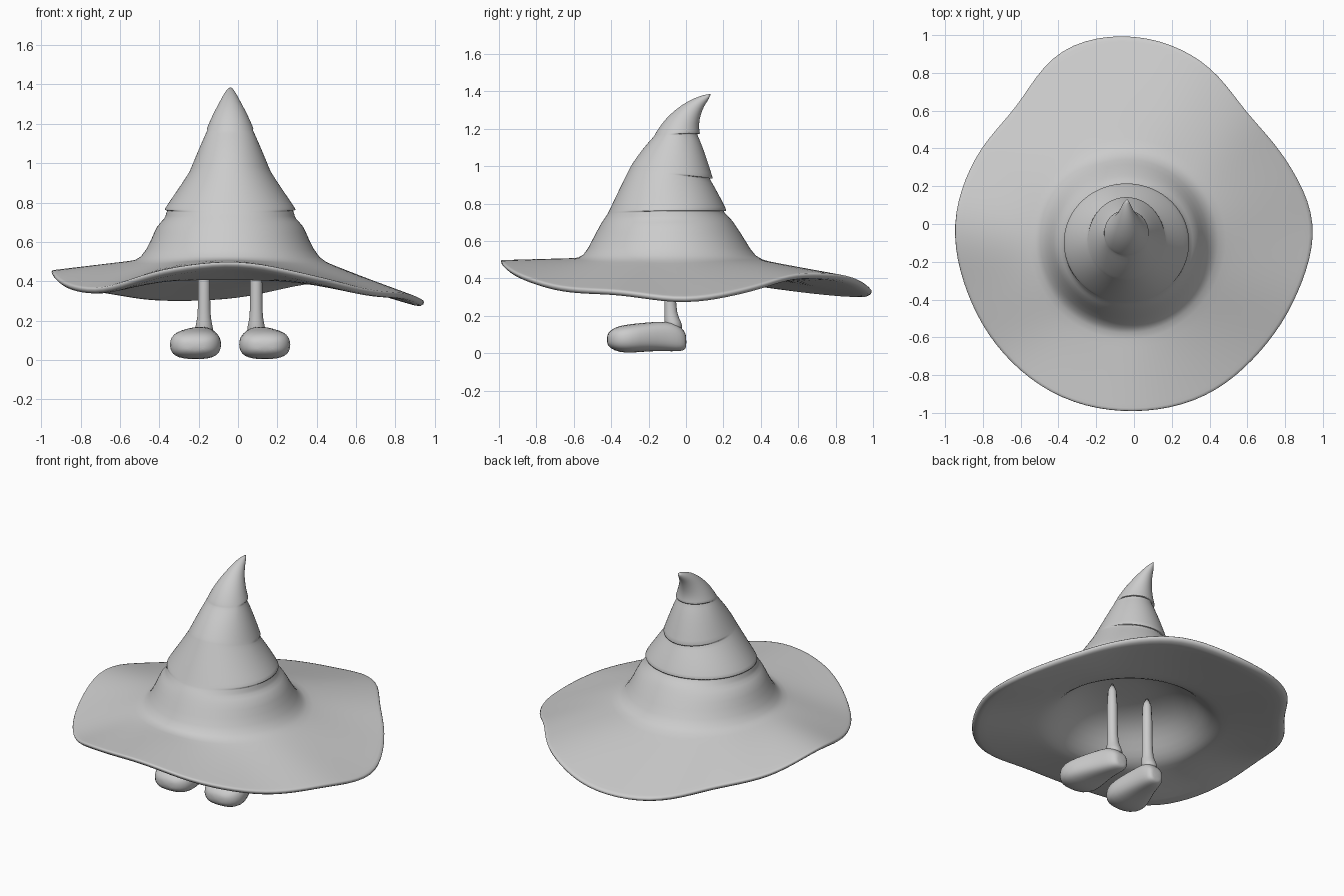
import bpy, bmesh, math
from math import sin, cos, pi

if "Cube" in bpy.data.objects:
    bpy.data.objects.remove(bpy.data.objects["Cube"])

SEG = 48
CX = -.04          # crown and legs share this centre line


def loft(name, rings, tip=None):
    """Skin a stack of closed rings into a solid, ending in a tip or a flat cap."""
    bm = bmesh.new()
    loops = [[bm.verts.new(p) for p in ring] for ring in rings]
    n = len(loops[0])
    for a, b in zip(loops, loops[1:]):
        for i in range(n):
            j = (i + 1) % n
            bm.faces.new((a[i], a[j], b[j], b[i]))
    bm.faces.new(loops[0][::-1])
    if tip:
        t = bm.verts.new(tip)
        for i in range(n):
            bm.faces.new((loops[-1][i], loops[-1][(i + 1) % n], t))
    else:
        bm.faces.new(loops[-1])
    bmesh.ops.recalc_face_normals(bm, faces=bm.faces)
    for f in bm.faces:
        f.smooth = True
    me = bpy.data.meshes.new(name)
    bm.to_mesh(me)
    bm.free()
    ob = bpy.data.objects.new(name, me)
    bpy.context.collection.objects.link(ob)
    m = ob.modifiers.new("smooth", 'SUBSURF')
    m.levels = m.render_levels = 1


def periodic(vals, u):
    """Catmull-Rom through a closed list of values, u in 0..1."""
    n = len(vals)
    k = int(u * n)
    t = u * n - k
    a, b, c, d = (vals[(k + o) % n] for o in (-1, 0, 1, 2))
    return b + t / 2 * (c - a + t * (2 * a - 5 * b + 4 * c - d + t * (3 * (b - c) + d - a)))


def crown_ring(row, reach=0, fold=0, dz=0, flat=0):
    """Tilted oval; a fold tucks it in at the back and leaves the front smooth."""
    rx, yf, zf, yb, zb = row
    pts = []
    for i in range(SEG):
        a = 2 * pi * i / SEG
        w = min(1, max(0, reach + sin(a)))
        d = fold * w + .5 * flat * (1 - w)
        pts.append((CX + (rx - d) * cos(a),
                    (yf + yb) / 2 + ((yb - yf) / 2 - d) * sin(a),
                    (zf + zb) / 2 + (zb - zf) / 2 * sin(a) + dz * w + flat * (1 - w)))
    return pts


def blend(inner, outer, t):
    return [tuple(p + (q - p) * t for p, q in zip(u, v)) for u, v in zip(inner, outer)]


# Crown profile: half width, front y, front z, back y, back z
crown = [
    (.455, -.55, .51, .37, .51),
    (.40, -.50, .61, .315, .61),
    (.374, -.46, .685, .265, .685),
    (.33, -.44, .717, .24, .72),
    (.337, -.414, .757, .22, .757),
    (.277, -.37, .85, .175, .85),
    (.205, -.298, .995, .147, .928),
    (.158, -.235, 1.09, .105, 1.06),
    (.121, -.163, 1.175, .078, 1.168),
    (.09, -.105, 1.262, .068, 1.225),
    (.057, -.025, 1.328, .078, 1.275),
    (.035, .045, 1.365, .095, 1.32),
    (.02, .098, 1.382, .117, 1.35),
]
lips = {4: .95, 6: .1, 8: .5}              # overhanging folds and how far round they reach
crown_rings = []
for i, row in enumerate(crown):
    if i in lips:
        k = lips[i]
        crown_rings += [crown_ring(row, k, .01, -.012, -.014), crown_ring(row, k, .025, .013, -.007),
                        crown_ring(row), crown_ring(row, k, .006, .016, .012)]
    else:
        crown_rings.append(crown_ring(row))

# Wavy brim: radius and height every 22.5 degrees, from +x counter-clockwise
brim_r = [.955, .88, .845, .94, 1, 1, .885, .915, .955, .96, .98, 1, .998, .99, .955, .945]
brim_z = [.295, .35, .425, .415, .34, .325, .355, .395, .46, .39, .365, .46, .5, .43, .355, .335]
edge = []
for i in range(SEG):
    a, r = 2 * pi * i / SEG, periodic(brim_r, i / SEG)
    edge.append((r * cos(a), r * sin(a), periodic(brim_z, i / SEG)))
edge_low = [(x * .985, y * .985, z - .033) for x, y, z in edge]

# Hollow under the crown: radius, height
hollow = [[(CX + r * cos(2 * pi * i / SEG), -.09 + r * sin(2 * pi * i / SEG), z) for i in range(SEG)]
          for r, z in ((.08, .625), (.2, .615), (.32, .57), (.4, .5), (.46, .435), (.52, .402))]
under = [blend(hollow[-1], edge_low, t) for t in (.12, .5, .85, 1)]
over = [blend(crown_rings[0], edge, t) for t in (1, .97, .85, .6, .35, .12)]
loft("hat", hollow + under + over + crown_rings, tip=(-.035, .135, 1.388))

# Leg rings: z, y, radius.  Shoe rings: y, half width, bottom, top
leg = [(.64, -.088, .033), (.3, -.086, .031), (.21, -.082, .034), (.17, -.072, .046), (.12, -.06, .052)]
shoe = [(.002, .03, .035, .085), (-.005, .052, .014, .12), (-.05, .07, .008, .16),
        (-.11, .082, .01, .172), (-.2, .108, .01, .167), (-.29, .136, 0, .158),
        (-.36, .13, .004, .148), (-.405, .092, .025, .125), (-.424, .045, .05, .095)]
angles = [2 * pi * i / 16 for i in range(16)]


def rounded(v):
    return math.copysign(abs(v) ** .75, v)


for side, s in (("left", -1), ("right", 1)):
    x0 = CX + s * .1325
    loft(side + "_leg", [[(x0 + r * cos(a), y + r * sin(a), z) for a in angles] for z, y, r in leg])
    # shoes splay outwards towards the toe
    loft(side + "_shoe", [[(x0 + s * .045 * min(1, max(0, -y / .3)) + w * rounded(cos(a)), y,
                            (lo + hi) / 2 + (hi - lo) / 2 * rounded(sin(a))) for a in angles]
                          for y, w, lo, hi in shoe])
